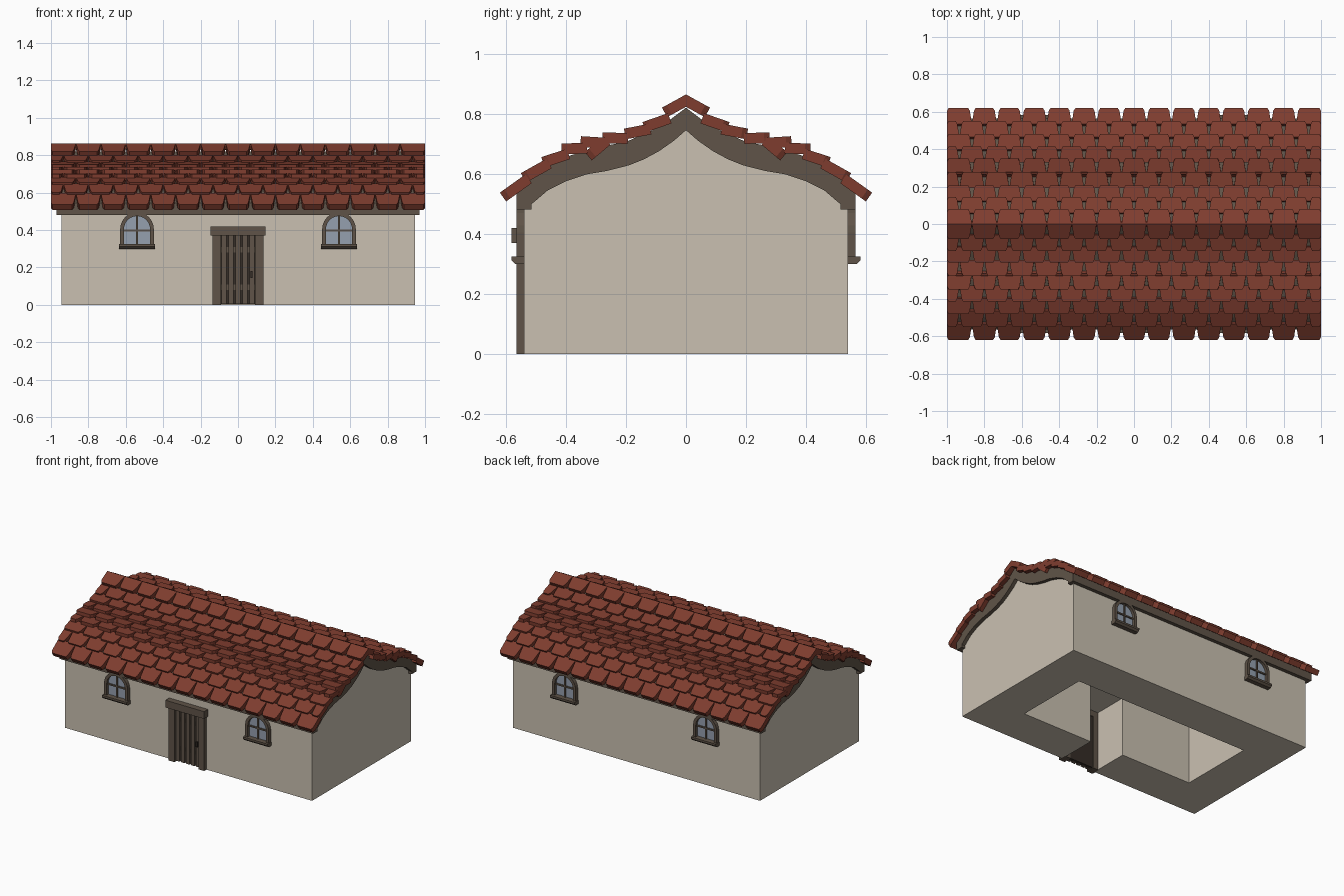
import bpy, bmesh, math
from mathutils import Vector

old = bpy.data.objects.get("Cube")
if old:
    bpy.data.objects.remove(old)


def material(name, rgb):
    m = bpy.data.materials.new(name)
    m.use_nodes = True
    m.diffuse_color = (*rgb, 1)
    m.node_tree.nodes["Principled BSDF"].inputs["Base Color"].default_value = (*rgb, 1)
    return m


PLASTER = material("cream plaster", (0.59, 0.53, 0.44))
TIMBER = material("brown timber", (0.115, 0.088, 0.065))
DARK = material("dark timber", (0.035, 0.026, 0.02))
CLAY = material("red clay", (0.21, 0.046, 0.028))
GLASS = material("blue grey glass", (0.30, 0.35, 0.43))


def solid(bm, pts, offset):
    """Extrude a planar outline along an offset."""
    face = bm.faces.new([bm.verts.new(p) for p in pts])
    out = bmesh.ops.extrude_face_region(bm, geom=[face])
    verts = [v for v in out["geom"] if isinstance(v, bmesh.types.BMVert)]
    bmesh.ops.translate(bm, verts=verts, vec=offset)


def finish(bm, name, mat):
    bmesh.ops.recalc_face_normals(bm, faces=bm.faces[:])
    mesh = bpy.data.meshes.new(name)
    bm.to_mesh(mesh)
    bm.free()
    mesh.materials.append(mat)
    ob = bpy.data.objects.new(name, mesh)
    bpy.context.scene.collection.objects.link(ob)
    return ob


def prism_x(name, yz, half, mat):
    bm = bmesh.new()
    solid(bm, [(-half, y, z) for y, z in yz], (2 * half, 0, 0))
    return finish(bm, name, mat)


def prism_y(name, xz, y0, y1, mat):
    bm = bmesh.new()
    solid(bm, [(x, y0, z) for x, z in xz], (0, y1 - y0, 0))
    return finish(bm, name, mat)


def rect(x0, x1, z0, z1):
    return [(x0, z0), (x1, z0), (x1, z1), (x0, z1)]


def box(name, x0, x1, y0, y1, z0, z1, mat):
    return prism_y(name, rect(x0, x1, z0, z1), y0, y1, mat)


def symmetric(half):
    """Mirror a ridge-to-eave profile into a full outline path."""
    return [(-y, z) for y, z in reversed(half)] + [p for p in half if p[0] > 0]


# Roof profiles, ridge to eave
upper = [(0, 0.82), (0.05, 0.782), (0.1, 0.75), (0.2, 0.706), (0.3, 0.687),
         (0.42, 0.65), (0.5, 0.603), (0.565, 0.545)]
lower = [(0, 0.745), (0.04, 0.71), (0.09, 0.675), (0.14, 0.648), (0.19, 0.628),
         (0.26, 0.61), (0.33, 0.598), (0.40, 0.575), (0.46, 0.545), (0.515, 0.498)]

# Walls with a hollow room and a doorway
wall_top = [(y, z + 0.015) for y, z in lower] + [(0.54, 0.495), (0.54, 0)]
walls = prism_x("walls", symmetric(wall_top), 0.945, PLASTER)
cutters = [box("room_cutter", -0.67, 0.67, -0.265, 0.265, -0.1, 0.56, PLASTER),
           box("doorway_cutter", -0.13, 0.13, -0.7, -0.2, -0.2, 0.41, PLASTER)]
bpy.context.view_layer.objects.active = walls
for cutter in cutters:
    cutter.hide_render = True
    mod = walls.modifiers.new("cut", "BOOLEAN")
    mod.operation = "DIFFERENCE"
    mod.solver = "EXACT"
    mod.object = cutter
    bpy.ops.object.modifier_apply(modifier=mod.name)
    bpy.data.objects.remove(cutter)

# Timber roof deck with eave beams
deck = symmetric(upper + [(0.565, 0.48), (0.515, 0.48)])
prism_x("roof_deck", deck + symmetric(lower)[::-1], 0.97, TIMBER)


# Clay tiles
def deck_height(y):
    for (ya, za), (yb, zb) in zip(upper, upper[1:]):
        if y <= yb:
            return za + (zb - za) * (y - ya) / (yb - ya)
    return upper[-1][1]


def tile_row(bm, side, tip, top, shifted, thick=0.036):
    tip = Vector((0, side * tip[0], tip[1]))
    top = Vector((0, side * top[0], top[1]))
    run = (top - tip).normalized()
    down = Vector((side, 0, 0)).cross(run)
    if down.z > 0:
        down = -down
    pitch = 2 / 15
    edges = [-1 + pitch * i for i in range(16)]
    if shifted:
        edges = [-1] + [e + pitch / 2 for e in edges[:-1]] + [1]
    for a, b in zip(edges, edges[1:]):
        la = a + (0.011 if a > -0.99 else 0)
        lb = b - (0.011 if b < 0.99 else 0)
        c = 0.009
        pts = [(a, top), (la, tip + run * 0.018), (la + c, tip),
               (lb - c, tip), (lb, tip + run * 0.018), (b, top)]
        solid(bm, [p + Vector((x, 0, 0)) for x, p in pts], down * thick)


tips = [(0.08, 0.82), (0.145, 0.772), (0.207, 0.75), (0.278, 0.738), (0.35, 0.725),
        (0.415, 0.7), (0.482, 0.655), (0.55, 0.602), (0.62, 0.537)]
for side, label in ((-1, "front"), (1, "back")):
    bm = bmesh.new()
    for i, tip in enumerate(tips):
        y = tip[0] - 0.085
        top = (y, deck_height(y) + 0.026) if i else (0, 0.864)
        tile_row(bm, side, tip, top, i % 2 == 1)
    # Steeper course where the slope changes
    tile_row(bm, side, (0.337, 0.672), (0.275, 0.724), False)
    finish(bm, label + "_roof_tiles", CLAY)


# Windows
def arch(r, z0, zc, steps=12):
    angles = [math.pi * i / steps for i in range(steps + 1)]
    return [(r, z0)] + [(r * math.cos(t), zc + r * math.sin(t)) for t in angles] + [(-r, z0)]


def window(name, cx, side):
    def at(pts):
        return [(cx + x, z) for x, z in pts]
    y = side * 0.53
    outer, inner = arch(0.09, 0.31, 0.405), arch(0.07, 0.31, 0.405)
    prism_y(name + "_frame", at(outer + inner[::-1]), y, side * 0.565, TIMBER)
    prism_y(name + "_glass", at(arch(0.072, 0.31, 0.405)), y, side * 0.546, GLASS)
    prism_y(name + "_mullion", at(rect(-0.005, 0.005, 0.31, 0.475)), y, side * 0.555, TIMBER)
    prism_y(name + "_transom", at(rect(-0.07, 0.07, 0.393, 0.403)), y, side * 0.554, TIMBER)
    # Sill with a chamfered lower edge
    bm = bmesh.new()
    sill = [(0.53, 0.3), (0.57, 0.3), (0.582, 0.312), (0.582, 0.325), (0.53, 0.325)]
    solid(bm, [(cx - 0.095, side * a, z) for a, z in sill], (0.19, 0, 0))
    finish(bm, name + "_sill", TIMBER)


for side, face in ((-1, "front"), (1, "back")):
    for cx, hand in ((-0.54, "right"), (0.54, "left")):
        window(f"{face}_{hand}_window", cx, side)

# Door
for s, hand in ((-1, "right"), (1, "left")):
    box(hand + "_door_post", s * 0.092, s * 0.137, -0.565, -0.505, 0, 0.375, TIMBER)
box("door_lintel", -0.148, 0.148, -0.582, -0.505, 0.37, 0.42, TIMBER)
box("door_backing", -0.095, 0.095, -0.53, -0.51, 0.004, 0.375, DARK)
for z in (0.08, 0.28):
    box("door_rail", -0.093, 0.093, -0.538, -0.525, z, z + 0.03, TIMBER)
for i in range(5):
    x = -0.076 + 0.038 * i
    box("door_plank", x - 0.0135, x + 0.0135, -0.548, -0.525, 0.004, 0.372, TIMBER)
box("door_handle", 0.066, 0.078, -0.558, -0.54, 0.145, 0.18, DARK)
